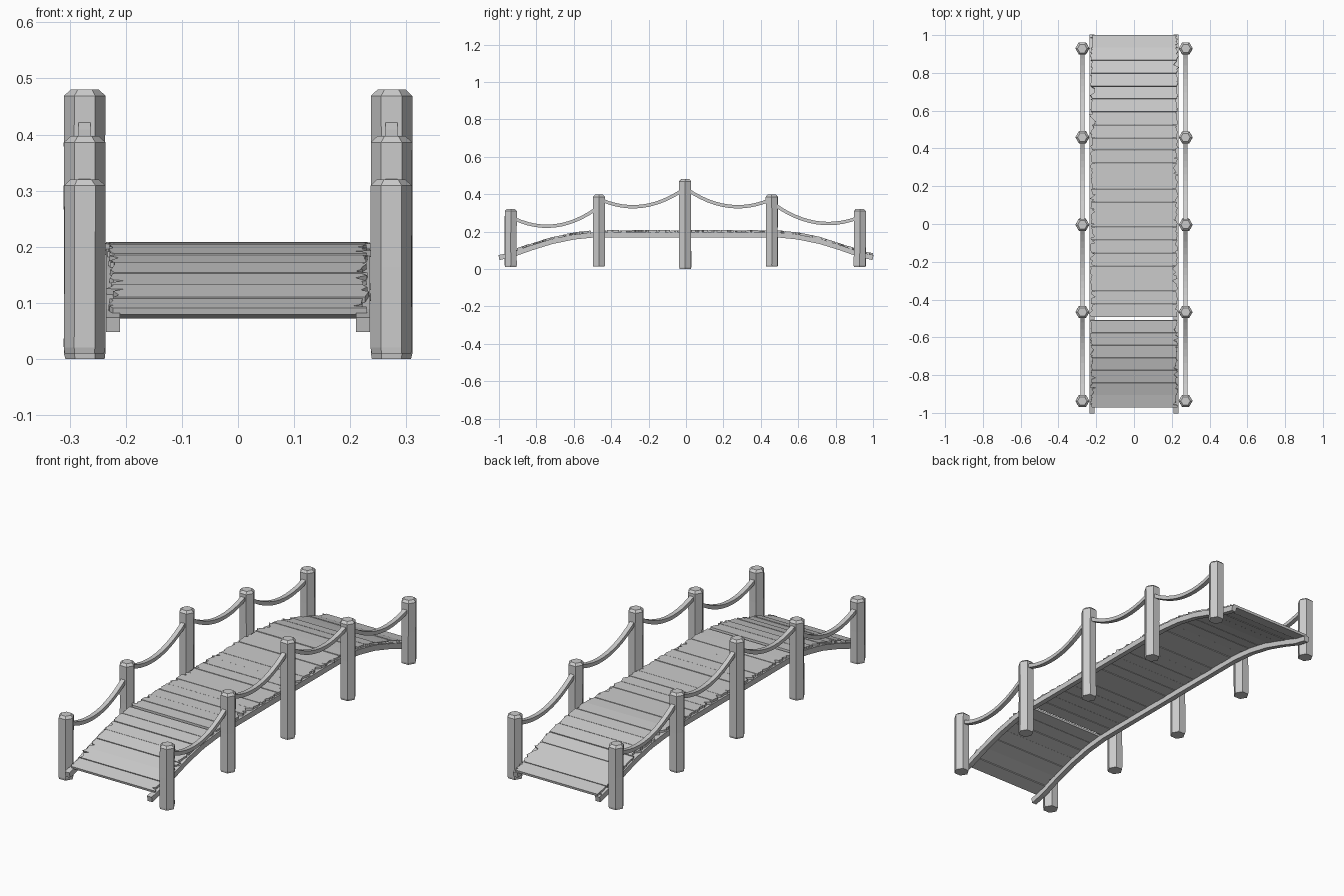
import bpy, bmesh, math, random
from mathutils import Vector

if "Cube" in bpy.data.objects:
    bpy.data.objects.remove(bpy.data.objects["Cube"])

random.seed(4)


def finish(bm, name):
    bmesh.ops.recalc_face_normals(bm, faces=bm.faces[:])
    mesh = bpy.data.meshes.new(name)
    bm.to_mesh(mesh)
    bm.free()
    obj = bpy.data.objects.new(name, mesh)
    bpy.context.collection.objects.link(obj)
    return obj


def loft(bm, rings):
    loops = [[bm.verts.new(p) for p in r] for r in rings]
    n = len(loops[0])
    for a, b in zip(loops, loops[1:]):
        for i in range(n):
            bm.faces.new((a[i], a[(i + 1) % n], b[(i + 1) % n], b[i]))
    bm.faces.new(loops[0])
    bm.faces.new(loops[-1])


def bar(name, path, x, half_w, half_h):
    """Rectangular bar swept along a list of (y, z) points."""
    rings = []
    for i, (y, z) in enumerate(path):
        a, b = path[max(i - 1, 0)], path[min(i + 1, len(path) - 1)]
        t = Vector((b[0] - a[0], b[1] - a[1])).normalized()
        ny, nz = -t.y * half_h, t.x * half_h
        rings.append([(x + sx * half_w, y + s * ny, z + s * nz)
                      for sx, s in ((-1, -1), (1, -1), (1, 1), (-1, 1))])
    bm = bmesh.new()
    loft(bm, rings)
    return finish(bm, name)


# Arched profile of the support beams (y, z), mirrored about the middle
half = [(0.48, 0.183), (0.6, 0.171), (0.72, 0.146), (0.83, 0.112), (0.93, 0.076), (1.0, 0.061)]
arch = [(-y, z) for y, z in reversed(half)] + half


def arch_z(y):
    for (y0, z0), (y1, z1) in zip(arch, arch[1:]):
        if y <= y1:
            return z0 + (z1 - z0) * (y - y0) / (y1 - y0)
    return arch[-1][1]


# Support beams
for side, x in (("left", -0.2225), ("right", 0.2225)):
    bar("support_beam_" + side, arch, x, 0.0125, 0.0135)


# Deck planks with splintered ends
def plank(name, y0, y1):
    splits = 6
    z0, z1 = arch_z(y0) + 0.018, arch_z(y1) + 0.018
    lift = random.uniform(-0.0015, 0.0015)
    outline = []
    for s in (1, -1):
        ts = [0] + sorted(random.uniform(0.1, 0.9) for _ in range(splits - 1)) + [1]
        if s < 0:
            ts.reverse()
        for k, t in enumerate(ts):
            reach = 0.226 + random.uniform(-0.007, 0.005)
            if 0 < k < splits and random.random() < 0.25:
                reach += random.choice((-0.017, 0.009))
            outline.append((s * reach, t))
    normal = Vector((0, z0 - z1, y1 - y0)).normalized() * 0.006
    rings = [[Vector((x, y0 + (y1 - y0) * t, z0 + (z1 - z0) * t + lift)) + normal * s
              for x, t in outline] for s in (-1, 1)]
    bm = bmesh.new()
    loft(bm, rings)
    return finish(bm, name)


number = 0
for start, end, count in ((-0.97, -0.508, 7), (-0.492, 1.0, 22)):
    step = (end - start) / count
    for i in range(count):
        number += 1
        plank(f"plank_{number:02d}", start + i * step + 0.001, start + (i + 1) * step - 0.001)

# Six-sided posts with chamfered tops
posts = [(-0.937, 0.01, 0.32), (-0.466, 0.012, 0.397), (-0.004, 0.0, 0.48),
         (0.459, 0.012, 0.397), (0.929, 0.01, 0.32)]


def post(name, x, y, bottom, top):
    levels = [(bottom, 0.035), (bottom + 0.01, 0.037), ((bottom + top) / 2, 0.0365),
              (top - 0.011, 0.037), (top, 0.025)]
    rings = []
    for z, r in levels:
        jx, jy = random.uniform(-0.001, 0.001), random.uniform(-0.001, 0.001)
        rings.append([(x + jx + r * math.cos(k * math.pi / 3),
                       y + jy + r * math.sin(k * math.pi / 3), z) for k in range(6)])
    bm = bmesh.new()
    loft(bm, rings)
    return finish(bm, name)


# Hanging rails: start y, end y, start z, end z, sag
spans = [(-0.92, -0.48, 0.27, 0.322, 0.065), (-0.45, -0.015, 0.368, 0.424, 0.06),
         (0.008, 0.445, 0.424, 0.368, 0.06), (0.472, 0.915, 0.345, 0.272, 0.06)]
for side, x in (("left", -0.2735), ("right", 0.2735)):
    for i, (y, bottom, top) in enumerate(posts):
        post(f"post_{side}_{i + 1}", x, y, bottom, top)
    for i, (y0, y1, z0, z1, sag) in enumerate(spans):
        path = []
        for k in range(13):
            t = k / 12
            path.append((y0 + (y1 - y0) * t, z0 + (z1 - z0) * t - 4 * sag * t * (1 - t)))
        bar(f"rope_{side}_{i + 1}", path, x, 0.011, 0.009)
